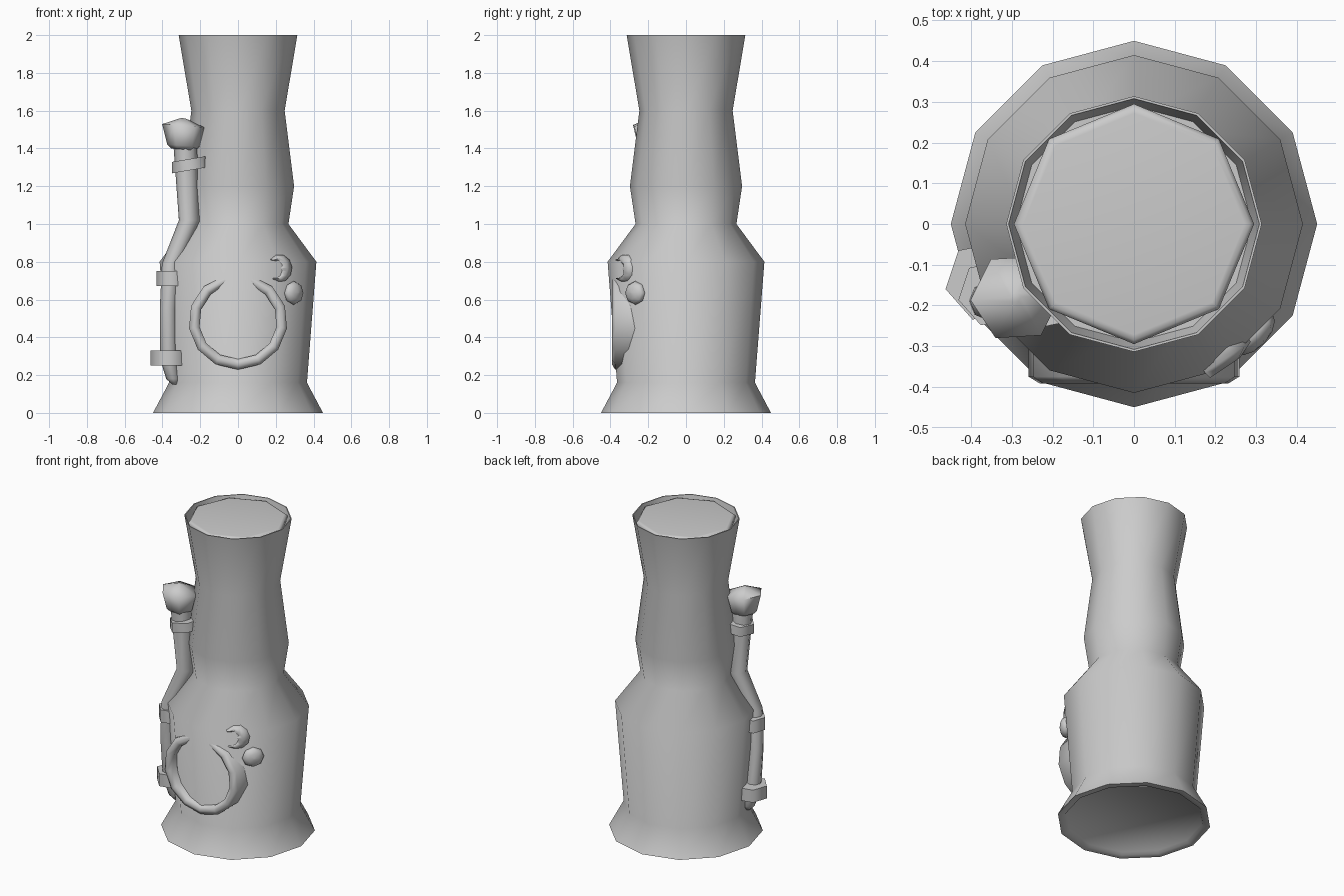
import bpy, bmesh, math
from math import sin, cos, pi, radians
from mathutils import Vector

if "Cube" in bpy.data.objects:
    bpy.data.objects.remove(bpy.data.objects["Cube"])


def loft(name, rings, cap=True, angle=80):
    """Skin a list of equal-length closed rings into a smooth shaded object."""
    bm = bmesh.new()
    vs = [[bm.verts.new(p) for p in ring] for ring in rings]
    n = len(vs[0])
    for a, b in zip(vs, vs[1:]):
        for i in range(n):
            j = (i + 1) % n
            bm.faces.new((a[i], a[j], b[j], b[i]))
    if cap:
        bm.faces.new(vs[0][::-1])
        bm.faces.new(vs[-1])
    bmesh.ops.recalc_face_normals(bm, faces=bm.faces)
    me = bpy.data.meshes.new(name)
    bm.to_mesh(me)
    bm.free()
    ob = bpy.data.objects.new(name, me)
    bpy.context.collection.objects.link(ob)
    bpy.ops.object.select_all(action='DESELECT')
    ob.select_set(True)
    bpy.context.view_layer.objects.active = ob
    bpy.ops.object.shade_smooth_by_angle(angle=radians(angle))
    return ob


def ring(x, y, z, r, n, turn=0.0, tilt=0.0):
    """Horizontal n-sided ring; tilt raises it towards +x."""
    pts = []
    for i in range(n):
        a = 2 * pi * i / n + turn
        pts.append((x + r * cos(a), y + r * sin(a), z + tilt * r * cos(a)))
    return pts


# Twelve-sided body with a slightly recessed base and an open mouth
profile = [(0.40, 0.015), (0.41, 0), (0.45, 0), (0.365, 0.16), (0.415, 0.8),
           (0.267, 1.0), (0.297, 1.2), (0.247, 1.6), (0.314, 2.0),
           (0.308, 2.0), (0.29, 1.9)]
loft("body", [ring(0, 0, z, r, 12) for r, z in profile], angle=60)

# Eight-sided plug with a bevelled edge filling the mouth
plug = [(0.27, 1.93), (0.295, 1.96), (0.295, 1.98), (0.285, 1.99), (0.272, 1.992)]
loft("mouth_plug", [ring(0, 0, z, r, 8) for r, z in plug], angle=60)

# Side pipe following the body
pipe = [(-0.335, -0.15, 0.15, 0.012), (-0.345, -0.15, 0.18, 0.035),
        (-0.37, -0.16, 0.29, 0.044), (-0.37, -0.185, 0.55, 0.044),
        (-0.355, -0.19, 0.79, 0.048), (-0.257, -0.16, 1.02, 0.056),
        (-0.28, -0.18, 1.42, 0.062)]
loft("side_pipe", [ring(x, y, z, r, 8) for x, y, z, r in pipe])

# Six-sided pipe cap
cap = [(0.065, 1.395), (0.085, 1.415), (0.112, 1.52), (0.012, 1.56)]
loft("pipe_cap", [ring(-0.29, -0.18, z, r, 6, 0.06, -0.08) for r, z in cap])

# Clamps holding the pipe
for name, x, y, z, r, h, tilt in [
        ("lower_clamp", -0.365, -0.14, 0.29, 0.1, 0.04, 0),
        ("middle_clamp", -0.35, -0.17, 0.712, 0.083, 0.04, 0),
        ("upper_strap", -0.252, -0.17, 1.315, 0.1, 0.03, 0.17)]:
    loft(name, [ring(x, y, z + s * h, r, 6, 0.2, tilt) for s in (-1, 1)], angle=65)

# Open ring emblem standing off the front
rings = []
for i in range(13):
    a = radians(107 + 326 * i / 12)
    w = 0.75 if i in (0, 12) else 1.0
    section = [(-0.028, -0.22), (-0.028, -0.375), (0, -0.392),
               (0.028, -0.375), (0.028, -0.22)]
    rings.append([((0.234 + d * w) * cos(a), y, 0.485 + (0.228 + d * w) * sin(a))
                  for d, y in section])
loft("front_ring", rings)

# Directions along and out of the body surface near the small ornaments
normal, tangent = Vector((0.557, -0.83, 0)), Vector((0.83, 0.557, 0))

# Small crescent lying on the body surface
centre = Vector((0.223, -0.332, 0.765))
rings = []
for i in range(9):
    a = radians(140 - 270 * i / 8)
    w = 0.008 + 0.075 * sin(pi * i / 8)
    points = []
    for k, d in [(0, -0.03), (0, 0.0), (0.5, 0.018), (1, 0.0), (1, -0.03)]:
        r = 0.073 - w * k
        points.append(centre + tangent * (r * cos(a) / 0.95)
                      + normal * d + Vector((0, 0, r * sin(a))))
    rings.append(points)
loft("crescent", rings)

# Round stud, a low dome on the body surface
centre = Vector((0.295, -0.268, 0.635))
normal, tangent = Vector((0.74, -0.67, 0)), Vector((0.67, 0.74, 0))
rings = []
for k in range(6):
    b = pi * (k - 2) / 6 if k < 5 else pi * 0.49
    rings.append([centre + normal * (0.035 * sin(b))
                  + tangent * (0.065 * cos(b) * cos(2 * pi * j / 8) + 0.001 * cos(2 * pi * j / 8))
                  + Vector((0, 0, (0.062 * cos(b) + 0.001) * sin(2 * pi * j / 8)))
                  for j in range(8)])
loft("round_stud", rings)
